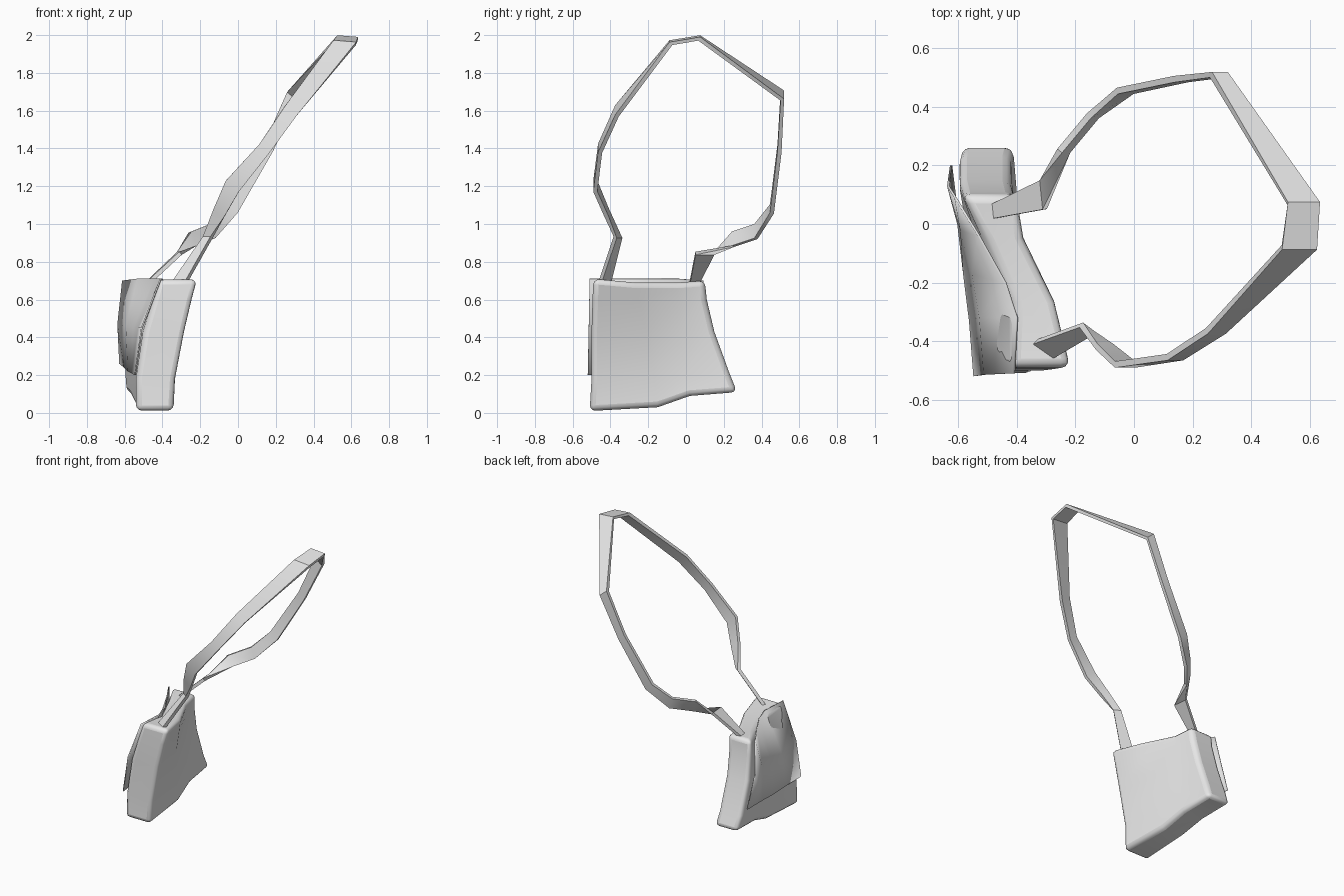
import bpy
import bmesh
import math
from mathutils import Vector

default_cube = bpy.data.objects.get("Cube")
if default_cube:
    bpy.data.objects.remove(default_cube, do_unlink=True)


def make_material(name, level):
    """One flat grey material."""
    colour = (level, level, level, 1.0)
    material = bpy.data.materials.new(name)
    material.use_nodes = True
    material.diffuse_color = colour
    shader = material.node_tree.nodes["Principled BSDF"]
    shader.inputs["Base Color"].default_value = colour
    shader.inputs["Roughness"].default_value = 0.8
    return material


def loft(name, rings, material, closed=True):
    """Skin a row of equal-length rings; closed rings also get end caps."""
    bm = bmesh.new()
    rows = [[bm.verts.new(point) for point in ring] for ring in rings]
    count = len(rows[0])
    for lower, upper in zip(rows, rows[1:]):
        for i in range(count if closed else count - 1):
            j = (i + 1) % count
            bm.faces.new((lower[i], lower[j], upper[j], upper[i]))
    if closed:
        # Caps are strips of quads between the two sides of the ring
        for ring in (rows[0], rows[-1]):
            for i in range(count // 2 - 1):
                bm.faces.new((ring[i], ring[i + 1], ring[-i - 2], ring[-i - 1]))
        bmesh.ops.recalc_face_normals(bm, faces=bm.faces[:])
    mesh = bpy.data.meshes.new(name)
    bm.to_mesh(mesh)
    bm.free()
    mesh.materials.append(material)
    part = bpy.data.objects.new(name, mesh)
    bpy.context.collection.objects.link(part)
    return part


def smooth(part, degrees):
    """Smooth shading that keeps the sharper edges."""
    bpy.ops.object.select_all(action="DESELECT")
    part.select_set(True)
    bpy.context.view_layer.objects.active = part
    bpy.ops.object.shade_smooth_by_angle(angle=math.radians(degrees))


light_grey = make_material("light grey leather", 0.8)

# Bag body: each level gives its outer side, then its flap side,
# as (y, outer x, flap-side x, z) stations from front to back
body_levels = [
    [(-.51, -.34, -.54, .01), (-.15, -.365, -.54, .03),
     (.02, -.39, -.57, .09), (.27, -.41, -.59, .11)],
    [(-.5, -.33, -.54, .18), (-.17, -.37, -.55, .19),
     (.0, -.4, -.57, .2), (.23, -.42, -.6, .21)],
    [(-.5, -.28, -.5, .43), (-.21, -.34, -.53, .43),
     (-.03, -.395, -.57, .43), (.15, -.42, -.6, .43)],
    [(-.495, -.24, -.45, .6), (-.25, -.29, -.46, .6),
     (-.04, -.385, -.54, .6), (.11, -.41, -.59, .6)],
    [(-.49, -.21, -.42, .71), (-.27, -.265, -.41, .69),
     (-.05, -.375, -.51, .69), (.1, -.4, -.59, .7)],
]
body_rings = []
for level in body_levels:
    outer = [(x, y, z) for y, x, inner_x, z in level]
    inner = [(x, y, z) for y, outer_x, x, z in level]
    body_rings.append(outer + inner[::-1])
body = loft("bag_body", body_rings, light_grey)
bevel = body.modifiers.new("soft corners", "BEVEL")
bevel.width = 0.03
bevel.segments = 3
bevel.limit_method = "ANGLE"
bevel.angle_limit = math.radians(50)
smooth(body, 50)

# Flap: thin curved sheet over the side, rows from top to bottom
flap_rows = [
    [(-.61, .09, .7), (-.53, -.04, .71), (-.44, -.2, .71),
     (-.4, -.32, .71), (-.41, -.51, .71)],
    [(-.635, .13, .47), (-.59, -.02, .46), (-.55, -.17, .45),
     (-.525, -.32, .45), (-.51, -.515, .45)],
    [(-.625, .2, .26), (-.6, .0, .24), (-.58, -.17, .22),
     (-.56, -.33, .21), (-.545, -.52, .2)],
]
flap = loft("side_flap", flap_rows, light_grey, closed=False)
solid = flap.modifiers.new("thickness", "SOLIDIFY")
solid.thickness = 0.008
solid.offset = 0
smooth(flap, 40)

# Directions the ribbon width takes as the strap twists
lean = Vector((-0.77, 0, 0.64))
flat = Vector((-1, 0, 0.08))
upright = Vector((-0.35, 0, 0.94))
sideways = Vector((-0.1, 0.99, 0))
diagonal = Vector((-0.8, 0.6, 0))

# Strap: path point, ribbon width and width direction
strap_path = [
    ((-.31, -.43, .69), .085, diagonal), ((-.16, -.36, .93), .05, diagonal),
    ((-.1, -.42, 1.06), .07, lean), ((-.03, -.48, 1.2), .09, lean),
    ((.14, -.455, 1.4), .07, lean), ((.28, -.365, 1.6), .08, lean),
    ((.565, -.08, 1.96), .12, flat), ((.58, .07, 1.985), .11, flat),
    ((.29, .51, 1.68), .07, lean), ((.16, .495, 1.4), .06, lean),
    ((-.03, .455, 1.08), .07, lean), ((-.14, .37, .96), .08, upright),
    ((-.24, .25, .92), .08, upright), ((-.31, .1, .845), .1, sideways),
    ((-.475, .045, .69), .05, sideways),
]
centres = [Vector(point) for point, width, across in strap_path]
half_thick = 0.011
strap_rings = []
for i, (point, width, across) in enumerate(strap_path):
    centre = centres[i]
    before = centres[max(i - 1, 0)]
    after = centres[min(i + 1, len(centres) - 1)]
    wide = across.normalized()
    # Turn the ribbon the shorter way wherever it twists
    if i and wide.dot(previous) < 0:
        wide.negate()
    previous = wide.copy()
    thin = (after - before).cross(wide).normalized() * half_thick
    wide *= width / 2
    strap_rings.append([centre + wide + thin, centre - wide + thin,
                        centre - wide - thin, centre + wide - thin])
strap = loft("shoulder_strap", strap_rings, light_grey)
smooth(strap, 45)
